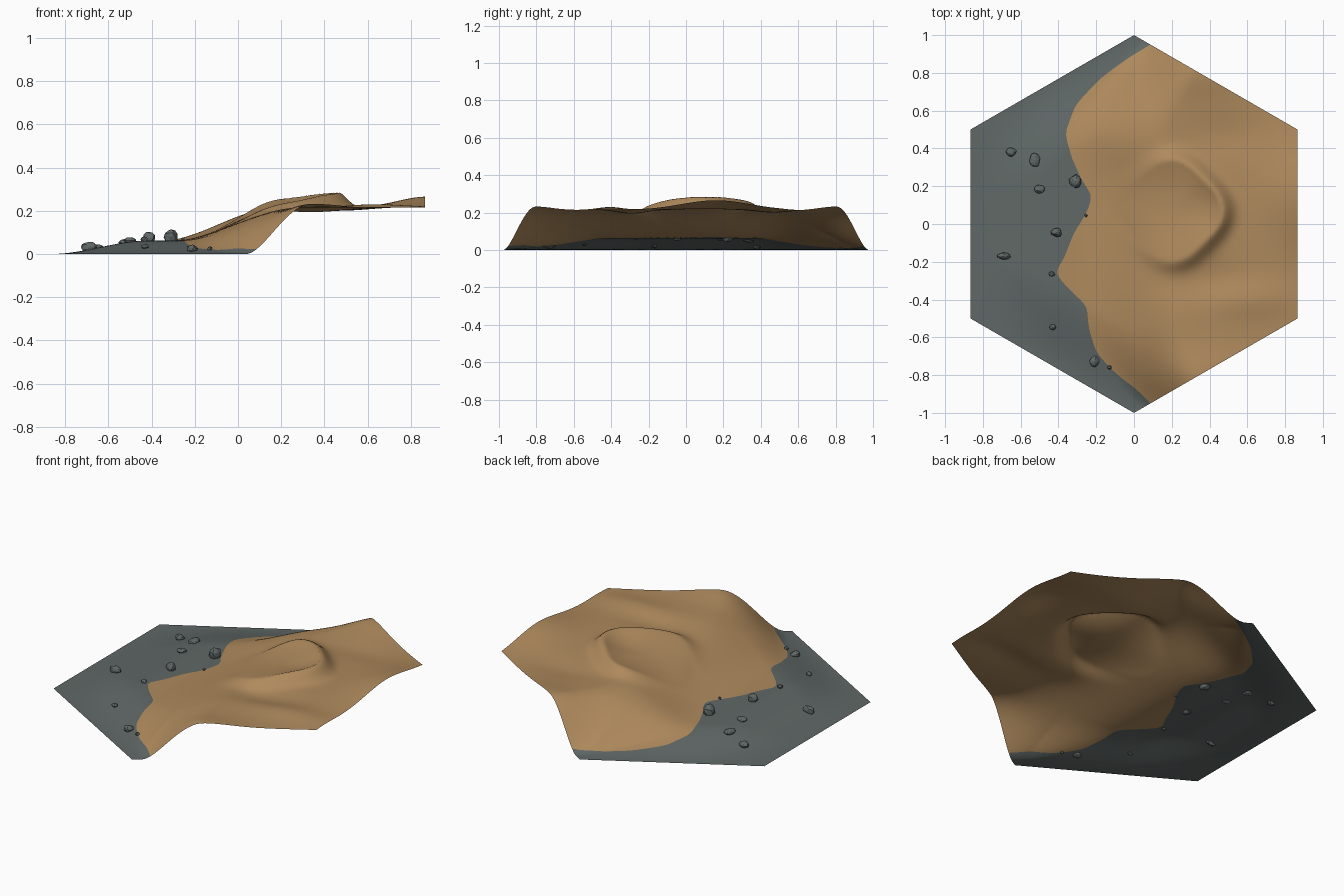
import bpy, bmesh, math, random
from mathutils import Vector, noise

random.seed(4)
cube = bpy.data.objects.get("Cube")
if cube:
    bpy.data.objects.remove(cube, do_unlink=True)


def material(name, color):
    m = bpy.data.materials.new(name)
    m.use_nodes = True
    m.diffuse_color = (*color, 1)
    m.node_tree.nodes["Principled BSDF"].inputs["Base Color"].default_value = (*color, 1)
    return m


stone = material("grey stone", (0.115, 0.138, 0.133))
sand = material("tan sand", (0.43, 0.255, 0.11))


def smooth(t):
    t = max(0, min(1, t))
    return t * t * (3 - 2 * t)


def lerp(a, b, t):
    return a + (b - a) * t


# Swells and hollows of the plateau: height, centre x, y, spread x, y
SWELLS = [(0.018, 0.36, -0.8, 0.25, 0.12), (0.018, 0.36, 0.8, 0.25, 0.12),
          (0.052, 0.88, 0.16, 0.2, 0.26), (0.018, 0.6, -0.4, 0.25, 0.1),
          (-0.022, 0.35, -0.3, 0.22, 0.12), (-0.014, 0.45, 0.47, 0.22, 0.12)]


# Height of the ground: low shelf, slope, plateau and a one-sided crater rim
def height(x, y):
    edge = (1 - abs(y)) * 0.866 - abs(x) / 2
    low = 0.062 * smooth((x + 0.866) / 0.45) * smooth(edge / 0.38)
    e = abs(y) ** 3
    shift = 0.09 * math.exp(-((y - 0.48) / 0.2) ** 2)
    x0, x1 = lerp(-0.3, 0.06, e) - shift, lerp(0.25, 0.42, e) - shift
    s = smooth((x - x0) / (x1 - x0))
    high = 0.214
    for h, cx, cy, sx, sy in SWELLS:
        high += h * math.exp(-((x - cx) / sx) ** 2 - ((y - cy) / sy) ** 2)
    r, a = math.hypot(x - 0.2, y - 0.07), math.atan2(y - 0.07, x - 0.2)
    weight = 0.5 + 0.5 * math.cos(a - 0.2)
    crest = 0.25 + 0.015 * math.cos(4 * a)
    q = r / crest
    rim = 0.2 + 0.8 * q * q if q < 1 else math.exp(-((r - crest) / 0.055) ** 2)
    return lerp(low, high, s) + 0.07 * rim * lerp(weight, 0.5, max(0, 1 - q))


# Border between stone and sand as (y, x) points
BORDER = [(-0.95, 0.087), (-0.88, 0.02), (-0.79, -0.1), (-0.68, -0.2), (-0.55, -0.24),
          (-0.43, -0.25), (-0.36, -0.33), (-0.26, -0.42), (-0.18, -0.37), (-0.05, -0.32),
          (0.06, -0.25), (0.15, -0.22), (0.22, -0.27), (0.35, -0.33), (0.48, -0.365),
          (0.63, -0.31), (0.77, -0.18), (0.88, -0.03), (0.95, 0.087)]


def border(y):
    for (ya, xa), (yb, xb) in zip(BORDER, BORDER[1:]):
        if ya <= y <= yb:
            return lerp(xa, xb, (y - ya) / (yb - ya))
    return 0.087


def soft_border(y):
    step = min(0.02, max(0, 0.95 - abs(y)) / 2)
    return sum(border(y + k * step) * (3 - abs(k)) for k in range(-2, 3)) / 9


# Hexagonal ground sheet, with rows that meet the colour border exactly
ROWS, LEFT, RIGHT = 160, 36, 70
bm = bmesh.new()
rows = []
for j in range(ROWS + 1):
    y = -1 + 2 * j / ROWS
    w = min(0.866, (1 - abs(y)) * 1.732)
    b = min(soft_border(y), w)
    xs = [lerp(-w, b, i / LEFT) for i in range(LEFT)]
    xs += [lerp(b, w, i / RIGHT) for i in range(RIGHT + 1)]
    rows.append([bm.verts.new((x, y, height(x, y))) for x in xs])
for lower, upper in zip(rows, rows[1:]):
    for i in range(LEFT + RIGHT):
        f = bm.faces.new((lower[i], lower[i + 1], upper[i + 1], upper[i]))
        f.material_index = int(i >= LEFT)
        f.smooth = True
bmesh.ops.remove_doubles(bm, verts=bm.verts, dist=0.00005)
mesh = bpy.data.meshes.new("ground")
bm.to_mesh(mesh)
bm.free()
mesh.materials.append(stone)
mesh.materials.append(sand)
bpy.context.collection.objects.link(bpy.data.objects.new("ground", mesh))


# Scattered boulders: x, y, then half sizes
def boulder(x, y, sx, sy, sz):
    bm = bmesh.new()
    bmesh.ops.create_icosphere(bm, subdivisions=2, radius=1)
    offset = Vector([random.uniform(0, 50) for _ in range(3)])
    for v in bm.verts:
        v.co *= 1 + 0.28 * noise.noise(v.co * 1.3 + offset)
        v.co = Vector((v.co.x * sx, v.co.y * sy, v.co.z * sz))
    mesh = bpy.data.meshes.new("boulder")
    bm.to_mesh(mesh)
    bm.free()
    mesh.materials.append(stone)
    ob = bpy.data.objects.new("boulder", mesh)
    ob.location = (x, y, height(x, y) + sz * 0.45)
    bpy.context.collection.objects.link(ob)


for spec in [(-0.65, 0.38, 0.026, 0.024, 0.02), (-0.525, 0.34, 0.027, 0.036, 0.015),
             (-0.5, 0.185, 0.03, 0.022, 0.014), (-0.31, 0.225, 0.034, 0.036, 0.036),
             (-0.255, 0.045, 0.008, 0.008, 0.008), (-0.41, -0.045, 0.028, 0.024, 0.028),
             (-0.69, -0.17, 0.037, 0.018, 0.025), (-0.435, -0.265, 0.016, 0.013, 0.013),
             (-0.43, -0.545, 0.017, 0.015, 0.012), (-0.21, -0.73, 0.026, 0.028, 0.018),
             (-0.13, -0.76, 0.011, 0.011, 0.011)]:
    boulder(*spec)
